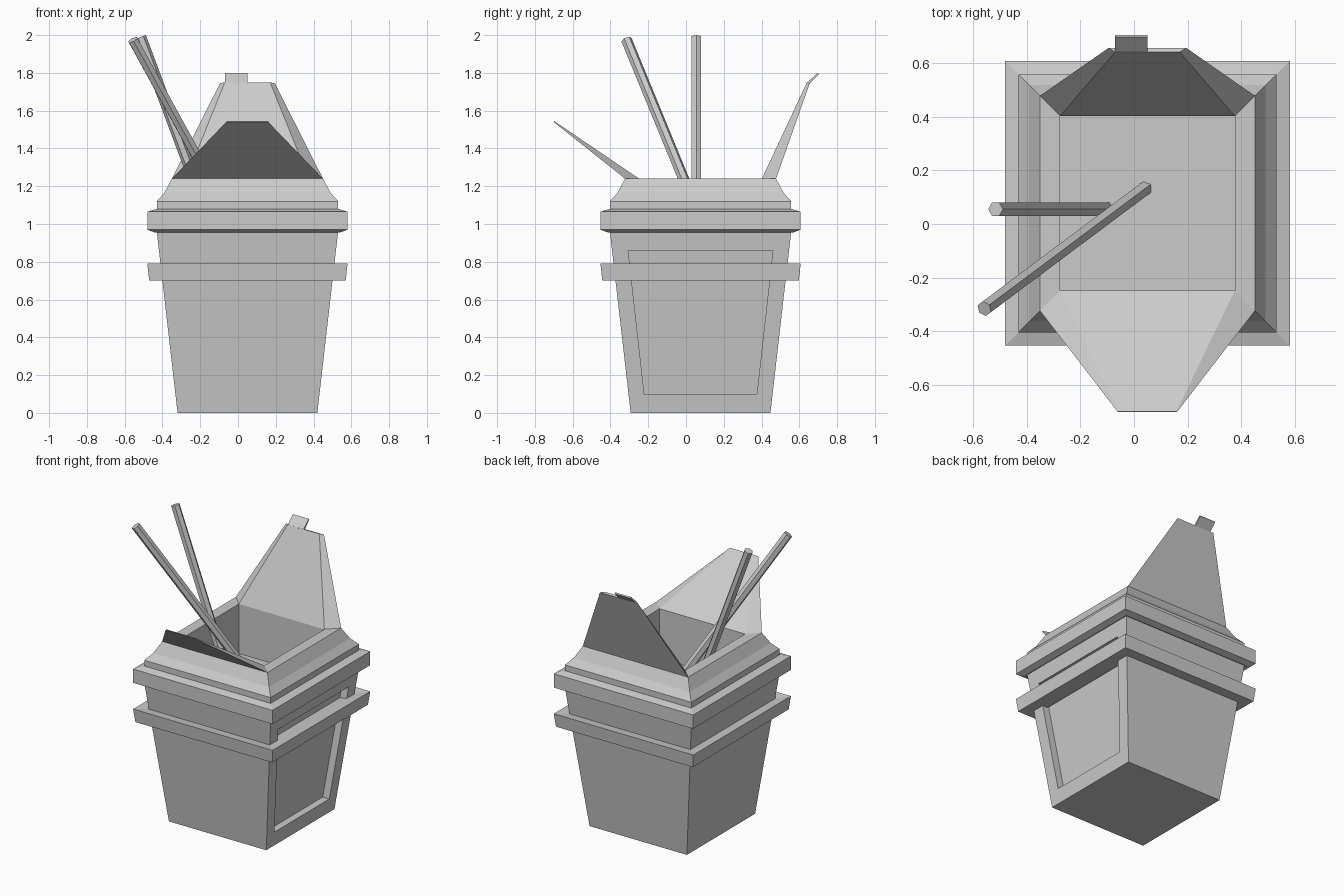
import bpy, bmesh
from mathutils import Vector

if "Cube" in bpy.data.objects:
    bpy.data.objects.remove(bpy.data.objects["Cube"])

CX, CY = 0.05, 0.077   # centre of the box


def loft(name, rings, closed=False):
    """Skin equal-length point rings; cap the ends, or join last ring to first."""
    bm = bmesh.new()
    vs = [[bm.verts.new(p) for p in r] for r in rings]
    n = len(vs[0])
    pairs = list(zip(vs, vs[1:])) + ([(vs[-1], vs[0])] if closed else [])
    for a, b in pairs:
        for i in range(n):
            j = (i + 1) % n
            bm.faces.new((a[i], a[j], b[j], b[i]))
    if not closed:
        bm.faces.new(vs[0][::-1])
        bm.faces.new(vs[-1])
    bmesh.ops.recalc_face_normals(bm, faces=bm.faces)
    me = bpy.data.meshes.new(name)
    bm.to_mesh(me)
    bm.free()
    ob = bpy.data.objects.new(name, me)
    bpy.context.collection.objects.link(ob)
    return ob


def square(h, z):
    return [(CX + sx * h, CY + sy * h, z)
            for sx, sy in ((-1, -1), (1, -1), (1, 1), (-1, 1))]


def wall(z):
    return CX + 0.37 + 0.11 * z / 0.96


# Carton: tapered body, stepped rim and inner well
profile = [(0.37, 0), (0.48, 0.96), (0.49, 0.955), (0.53, 0.97), (0.53, 1.065),
           (0.48, 1.08), (0.48, 1.12), (0.44, 1.165), (0.40, 1.24),
           (0.325, 1.24), (0.325, 0.90)]
carton = loft("carton", [square(h, z) for h, z in profile])

# Recessed panel in the right side
def panel_ring(half, z):
    w = wall(z)
    return [(w - 0.05, CY - half, z), (w + 0.04, CY - half, z),
            (w + 0.04, CY + half, z), (w - 0.05, CY + half, z)]

cutter = loft("panel_cutter", [panel_ring(0.298, 0.10), panel_ring(0.383, 0.86)])
cutter.hide_render = True
mod = carton.modifiers.new("panel", 'BOOLEAN')
mod.operation = 'DIFFERENCE'
mod.solver = 'EXACT'
mod.object = cutter
bpy.context.view_layer.objects.active = carton
bpy.ops.object.modifier_apply(modifier=mod.name)
bpy.data.objects.remove(cutter)

# Band around the body
loft("band", [square(h, z) for h, z in
              ((0.41, 0.70), (0.52, 0.70), (0.53, 0.79), (0.41, 0.775))], closed=True)


# Open lid flaps rising from the rim
def flap(name, side, tip_in, tip_out):
    """tip = (half width, y, z) of the inner and outer top edges."""
    def ring(inner, outer):
        (hi, yi, zi), (ho, yo, zo) = inner, outer
        return [(CX - hi, yi, zi), (CX + hi, yi, zi), (CX + ho, yo, zo), (CX - ho, yo, zo)]
    loft(name, [ring((0.325, CY + side * 0.325, 1.24), (0.40, CY + side * 0.40, 1.24)),
                ring(tip_in, tip_out)])

flap("back_flap", 1, (0.12, 0.64, 1.75), (0.145, 0.655, 1.745))
flap("front_flap", -1, (0.108, -0.698, 1.545), (0.11, -0.70, 1.54))

# Locking tab on the back flap
loft("tab", [[(x, 0.637, 1.745), (x, 0.648, 1.737), (x, 0.703, 1.793), (x, 0.696, 1.80)]
             for x in (-0.07, 0.05)])


# Six-sided chopsticks standing in the well
def chopstick(name, top, foot):
    top, foot = Vector(top), Vector(foot)
    axis = top - foot
    bpy.ops.mesh.primitive_cylinder_add(vertices=6, radius=0.029, depth=axis.length,
                                        location=(top + foot) / 2)
    ob = bpy.context.object
    ob.name = name
    ob.rotation_euler = axis.to_track_quat('Z', 'Y').to_euler()

chopstick("chopstick_straight", (-0.515, 0.055, 1.99), (-0.10, 0.055, 0.88))
chopstick("chopstick_leaning", (-0.557, -0.315, 1.975), (0.045, 0.135, 0.88))
